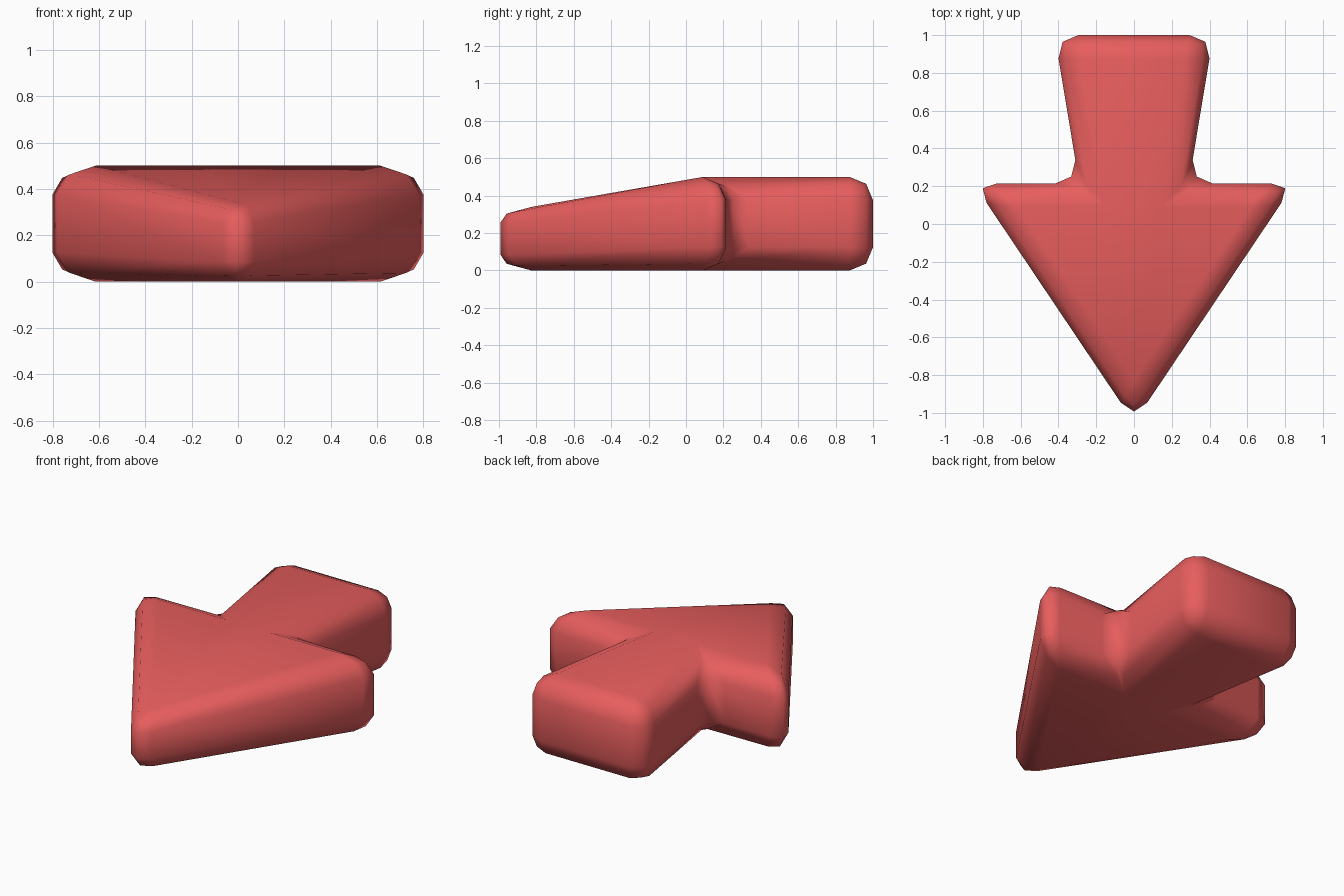
import bpy, bmesh

if "Cube" in bpy.data.objects:
    bpy.data.objects.remove(bpy.data.objects["Cube"])

# Right half of the arrow outline; mirrored to make the full one
half = [(0.42, 1.0), (0.29, 0.215), (0.85, 0.215)]
outline = half + [(0.0, -1.05)] + [(-x, y) for x, y in reversed(half)]
HEIGHT, BEVEL, TIP_SCALE = 0.5, 0.125, 0.68

# Extruded arrow
bm = bmesh.new()
base = bm.faces.new([bm.verts.new((x, y, 0)) for x, y in outline])
top = bmesh.ops.extrude_face_region(bm, geom=[base], use_keep_orig=True)
for v in top["geom"]:
    if isinstance(v, bmesh.types.BMVert):
        v.co.z = HEIGHT
bmesh.ops.recalc_face_normals(bm, faces=bm.faces)

# Rounded edges
bmesh.ops.bevel(bm, geom=list(bm.edges), offset=BEVEL, offset_type='OFFSET',
                segments=2, profile=0.5, affect='EDGES', clamp_overlap=True)

# Thinner point
for v in bm.verts:
    if v.co.y < -0.6:
        v.co.z *= TIP_SCALE
for f in bm.faces:
    f.smooth = True

mesh = bpy.data.meshes.new("arrow")
bm.to_mesh(mesh)
bm.free()
arrow = bpy.data.objects.new("arrow", mesh)
bpy.context.collection.objects.link(arrow)

# Red material
red = bpy.data.materials.new("red")
red.diffuse_color = (0.8, 0.11, 0.11, 1)
red.use_nodes = True
red.node_tree.nodes["Principled BSDF"].inputs["Base Color"].default_value = red.diffuse_color
mesh.materials.append(red)
